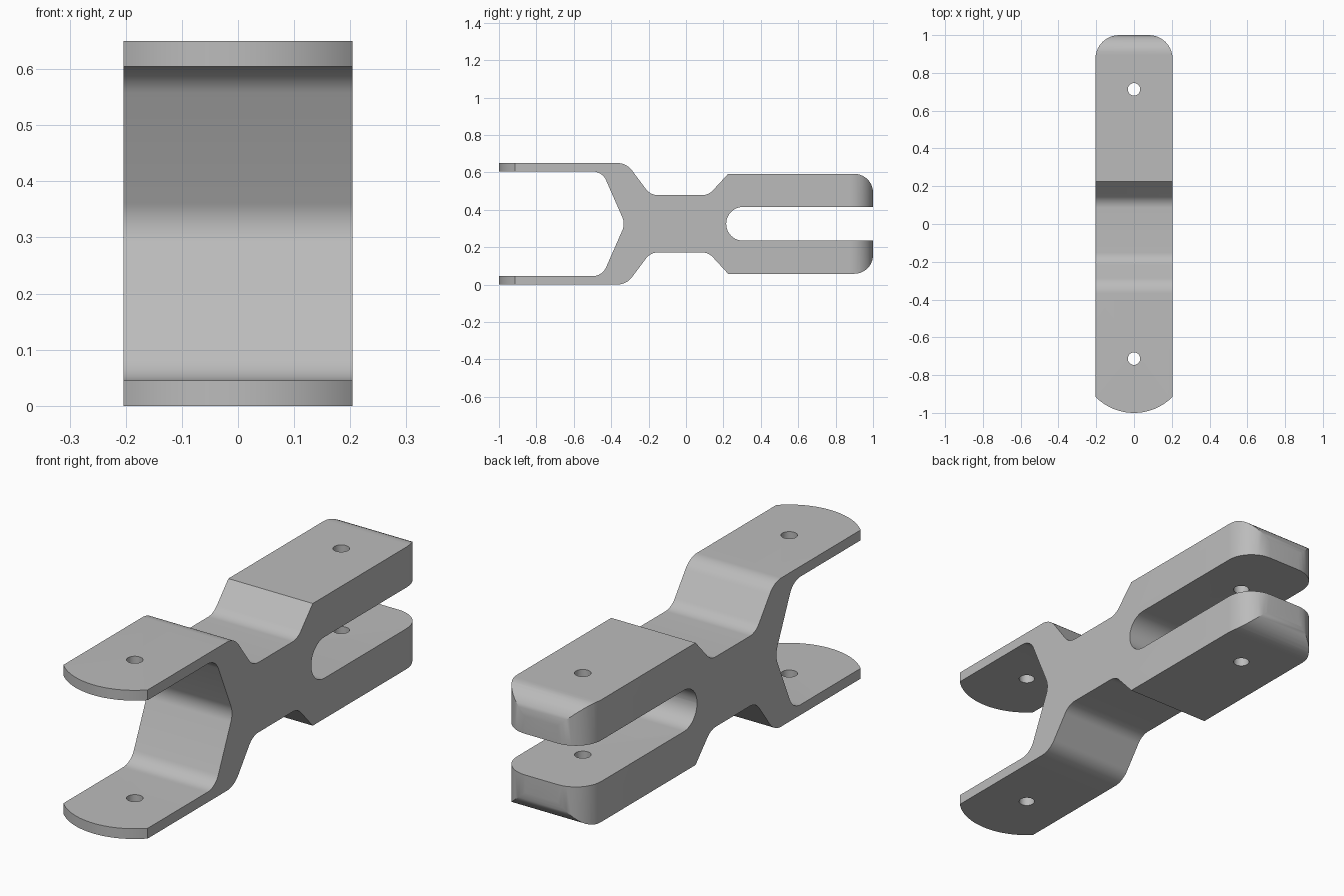
import bpy, bmesh, math
from mathutils import Vector

cube = bpy.data.objects.get("Cube")
if cube:
    bpy.data.objects.remove(cube, do_unlink=True)

MID, HALF_WIDTH, HOLE_Y, HOLE_R = 0.325, 0.204, 0.713, 0.033

metal = bpy.data.materials.new("plain grey metal")
metal.use_nodes = True
GREY = (0.5, 0.5, 0.5, 1)
metal.diffuse_color = GREY
metal.node_tree.nodes["Principled BSDF"].inputs["Base Color"].default_value = GREY


def rounded(corners, steps=10):
    """Closed outline from (u, v, radius) corners, with filleted turns."""
    out = []
    for i, (u, v, r) in enumerate(corners):
        p = Vector((u, v))
        if r == 0:
            out.append(p)
            continue
        a = (Vector(corners[i - 1][:2]) - p).normalized()
        b = (Vector(corners[(i + 1) % len(corners)][:2]) - p).normalized()
        half = a.angle(b) / 2
        centre = p + (a + b).normalized() * r / math.sin(half)
        start = p + a * r / math.tan(half) - centre
        end = p + b * r / math.tan(half) - centre
        sweep = start.angle(end)
        for k in range(steps + 1):
            t = k / steps
            out.append(centre + (start * math.sin((1 - t) * sweep)
                                 + end * math.sin(t * sweep)) / math.sin(sweep))
    return out


def prism(name, outline, place, push):
    """Extrude a flat outline into a closed solid."""
    bm = bmesh.new()
    face = bm.faces.new([bm.verts.new(place(p)) for p in outline])
    moved = bmesh.ops.extrude_face_region(bm, geom=[face])["geom"]
    bmesh.ops.translate(bm, vec=push,
                        verts=[g for g in moved if isinstance(g, bmesh.types.BMVert)])
    bmesh.ops.recalc_face_normals(bm, faces=bm.faces)
    mesh = bpy.data.meshes.new(name)
    bm.to_mesh(mesh)
    bm.free()
    mesh.materials.append(metal)
    obj = bpy.data.objects.new(name, mesh)
    bpy.context.collection.objects.link(obj)
    return obj


def cut(obj, tool, operation):
    """Apply a boolean and discard its tool."""
    mod = obj.modifiers.new("cut", "BOOLEAN")
    mod.operation, mod.object, mod.solver = operation, tool, "EXACT"
    bpy.context.view_layer.objects.active = obj
    bpy.ops.object.modifier_apply(modifier=mod.name)
    bpy.data.objects.remove(tool, do_unlink=True)


# Side profile: upper half from fork tip over the waist to the slot, then mirrored
upper = [(-1.1, 0.28, 0), (-1.1, 0.325, 0), (-0.318, 0.325, 0.10),
         (-0.19, 0.153, 0.08), (0.12, 0.153, 0.08), (0.225, 0.267, 0),
         (1, 0.267, 0.10), (1, 0.09, 0), (0.215, 0.09, 0.0895)]
inner = (-0.448, 0.28, 0.08)
lower = [(y, -z, r) for y, z, r in reversed(upper)]
profile = upper + lower + [(inner[0], -inner[1], inner[2]), (-0.325, 0, 0.09), inner]
clevis = prism("double_ended_clevis", rounded(profile),
               lambda p: (-HALF_WIDTH, p.x, p.y + MID), (2 * HALF_WIDTH, 0, 0))

# Plan outline: arced fork tips at the front, rounded corners at the back
RADIUS = 1 - HOLE_Y
reach = math.asin(HALF_WIDTH / RADIUS)
arc = [Vector((RADIUS * math.sin(a), -HOLE_Y - RADIUS * math.cos(a)))
       for a in (reach * (k / 16 - 1) for k in range(33))]
back = rounded([(HALF_WIDTH, -0.5, 0), (HALF_WIDTH, 1, 0.125),
                (-HALF_WIDTH, 1, 0.125), (-HALF_WIDTH, -0.5, 0)])
plan = prism("plan_cutter", arc + back, lambda p: (p.x, p.y, -0.5), (0, 0, 2))
cut(clevis, plan, "INTERSECT")

# Pin holes through both pairs of arms
for y in (-HOLE_Y, HOLE_Y):
    ring = [Vector((math.cos(k * math.tau / 32), math.sin(k * math.tau / 32))) * HOLE_R
            for k in range(32)]
    pin = prism("pin_cutter", ring, lambda p: (p.x, p.y + y, -0.5), (0, 0, 2))
    cut(clevis, pin, "DIFFERENCE")

for other in bpy.context.selected_objects:
    other.select_set(False)
clevis.select_set(True)
bpy.context.view_layer.objects.active = clevis
bpy.ops.object.shade_smooth_by_angle(angle=math.radians(30))
clevis.location.z += MID - 0.325
